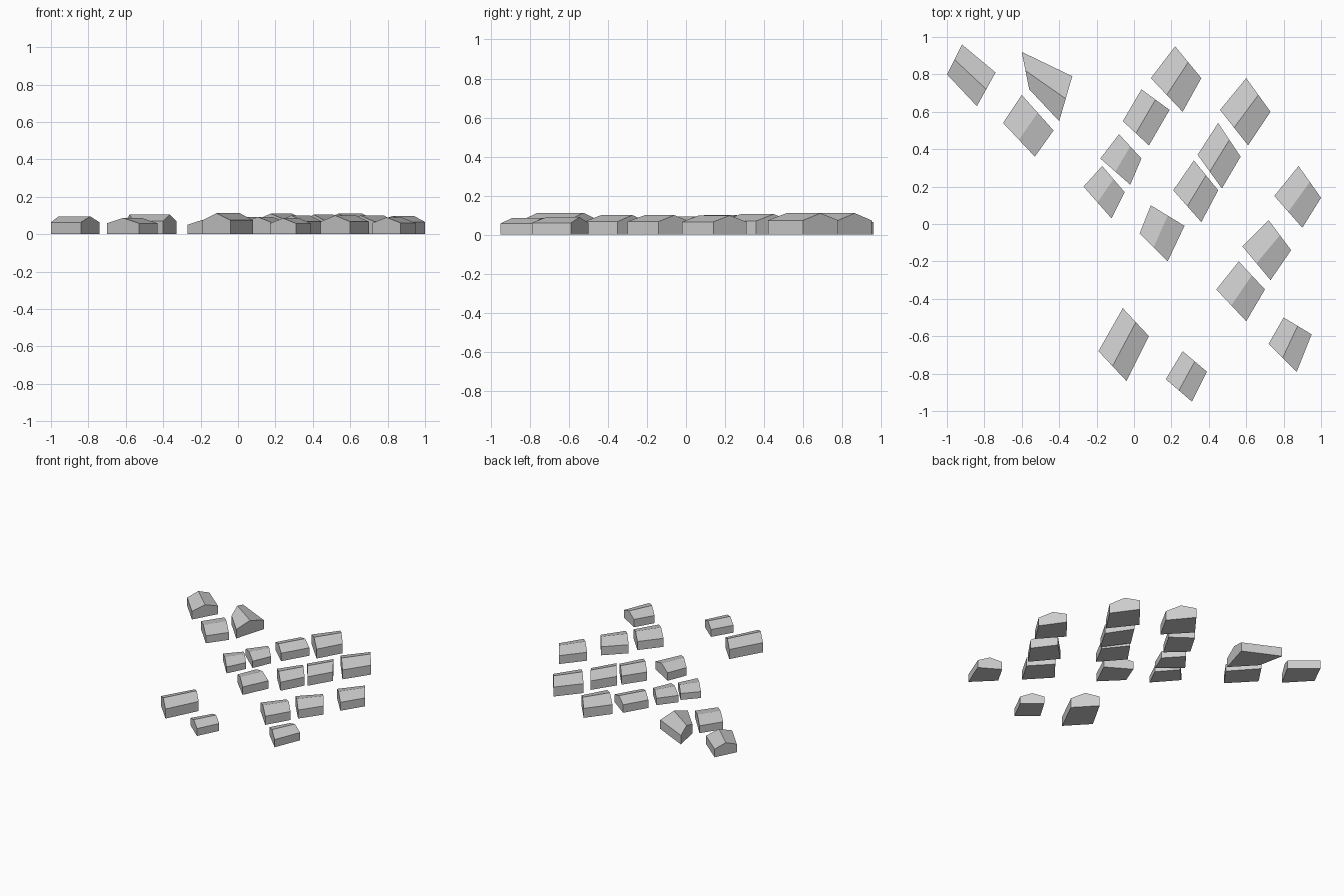
import bpy
import bmesh
from mathutils import Vector

default_cube = bpy.data.objects.get("Cube")
if default_cube:
    bpy.data.objects.remove(default_cube, do_unlink=True)

UNIT = 0.01          # plans are drawn in hundredths
EAVE_RATIO = 0.67    # wall height relative to ridge height


def make_material(name, colour):
    material = bpy.data.materials.new(name)
    material.use_nodes = True
    material.diffuse_color = colour
    shader = material.node_tree.nodes["Principled BSDF"]
    shader.inputs["Base Color"].default_value = colour
    return material


plaster = make_material("plain light grey", (0.6, 0.6, 0.6, 1.0))


def build_house(name, ridge_height, plan):
    """Gabled block; the gables stand on the first and third plan edges."""
    ridge = ridge_height * UNIT
    eave = ridge * EAVE_RATIO
    corners = [Vector((x, y, 0)) * UNIT for x, y in zip(plan[::2], plan[1::2])]
    a, b, c, d = corners
    lift = Vector((0, 0, ridge))

    bm = bmesh.new()
    floor = [bm.verts.new(p) for p in corners]
    top = [bm.verts.new((p.x, p.y, eave)) for p in corners]
    peak_ab = bm.verts.new((a + b) / 2 + lift)
    peak_cd = bm.verts.new((c + d) / 2 + lift)

    # Floor, gable ends, long walls and the two roof slopes
    bm.faces.new(floor)
    bm.faces.new((floor[0], floor[1], top[1], peak_ab, top[0]))
    bm.faces.new((floor[2], floor[3], top[3], peak_cd, top[2]))
    bm.faces.new((floor[1], floor[2], top[2], top[1]))
    bm.faces.new((floor[3], floor[0], top[0], top[3]))
    bm.faces.new((top[1], top[2], peak_cd, peak_ab))
    bm.faces.new((top[3], top[0], peak_ab, peak_cd))
    bmesh.ops.recalc_face_normals(bm, faces=bm.faces)

    mesh = bpy.data.meshes.new(name)
    bm.to_mesh(mesh)
    bm.free()
    mesh.materials.append(plaster)
    house = bpy.data.objects.new(name, mesh)
    bpy.context.scene.collection.objects.link(house)


# Each house: ridge height, then the four plan corners in order
west_row = (
    (9.5, (-100, 80, -92, 96, -74, 81, -84, 63)),
    (10.5, (-56, 72, -60, 92, -33, 79, -40, 55)),
    (8.7, (-60, 69, -43, 50, -53, 36, -70, 54)),
)
middle_row = (
    (11, (22, 95, 36, 78, 26, 60, 9, 78)),
    (9.3, (4, 72, 19, 61, 8, 42, -6, 55)),
    (8, (-8, 48, 4, 35, -2, 21, -18, 35)),
    (7.5, (-17, 31, -5, 17, -12, 3, -27, 20)),
)
central_row = (
    (11, (60, 78, 73, 60, 61, 42, 46, 61)),
    (10.5, (45, 54, 57, 36, 47, 19, 34, 37)),
    (10, (32, 34, 45, 18, 36, 1, 21, 18)),
    (9.3, (9, 10, 27, -1, 18, -20, 3, -5)),
)
east_row = (
    (9.8, (88, 31, 100, 14, 90, -2, 75, 15)),
    (10, (72, 2, 84, -14, 73, -30, 58, -12)),
    (10, (56, -20, 70, -35, 60, -52, 44, -35)),
)
south_row = (
    (9, (80, -50, 95, -59, 87, -79, 72, -64)),
    (11.2, (-6, -45, 8, -60, -4, -84, -19, -68)),
    (8.6, (26, -68, 39, -79, 31, -95, 17, -83)),
)

rows = {"west": west_row, "middle": middle_row, "central": central_row,
        "east": east_row, "south": south_row}
for row_name, houses in rows.items():
    for number, (ridge_height, plan) in enumerate(houses, start=1):
        build_house(f"{row_name}_house_{number}", ridge_height, plan)
